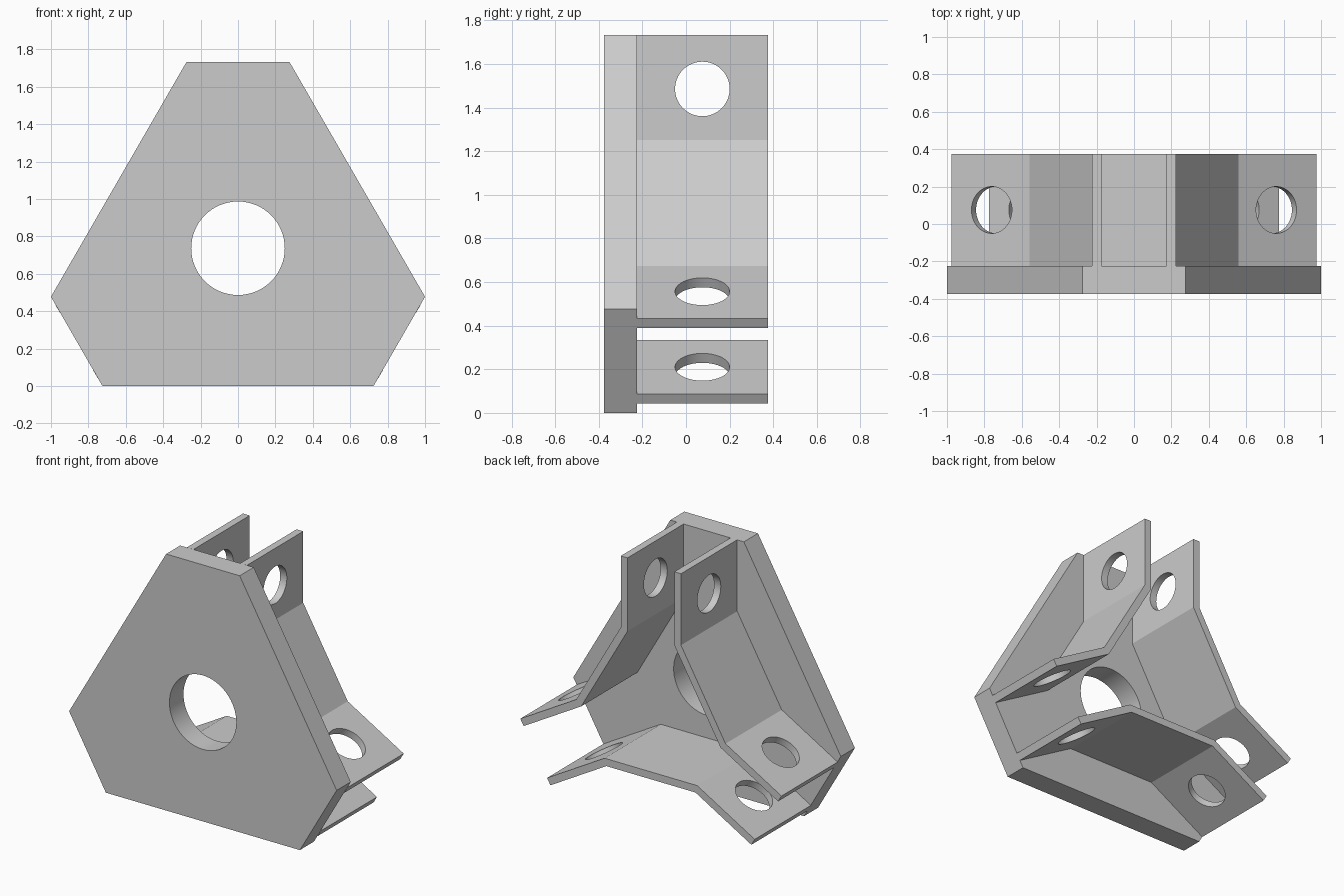
import bpy, bmesh, math
from mathutils import Matrix, Vector

if "Cube" in bpy.data.objects:
    bpy.data.objects.remove(bpy.data.objects["Cube"])

CZ = 0.7363          # height of the three-fold centre
REACH = 0.997        # centre to tab end
BACK, SEAT, FRONT = 0.375, -0.225, -0.375


def prism(name, outline, y0, y1):
    """Extrude an x/z outline from y0 to y1."""
    bm = bmesh.new()
    face = bm.faces.new([bm.verts.new((x, y0, z)) for x, z in outline])
    out = bmesh.ops.extrude_face_region(bm, geom=[face])
    verts = [v for v in out["geom"] if isinstance(v, bmesh.types.BMVert)]
    bmesh.ops.translate(bm, verts=verts, vec=(0, y1 - y0, 0))
    bmesh.ops.recalc_face_normals(bm, faces=bm.faces)
    mesh = bpy.data.meshes.new(name)
    bm.to_mesh(mesh)
    bm.free()
    ob = bpy.data.objects.new(name, mesh)
    bpy.context.collection.objects.link(ob)
    return ob


def drill(ob, centre, axis, radius, depth):
    """Cut a round hole through ob along axis."""
    rot = Vector(axis).to_track_quat('Z', 'Y').to_euler()
    bpy.ops.mesh.primitive_cylinder_add(vertices=64, radius=radius, depth=depth,
                                        location=centre, rotation=rot)
    cutter = bpy.context.object
    cutter.hide_render = True
    mod = ob.modifiers.new("hole", 'BOOLEAN')
    mod.operation, mod.solver, mod.object = 'DIFFERENCE', 'EXACT', cutter
    bpy.ops.object.select_all(action='DESELECT')
    ob.select_set(True)
    bpy.context.view_layer.objects.active = ob
    bpy.ops.object.modifier_apply(modifier=mod.name)
    bpy.data.objects.remove(cutter, do_unlink=True)


def smooth(ob):
    bpy.ops.object.select_all(action='DESELECT')
    ob.select_set(True)
    bpy.context.view_layer.objects.active = ob
    bpy.ops.object.shade_smooth_by_angle(angle=math.radians(20))


# Base plate: triangle with clipped corners and a central bore
plate = prism("base_plate", [(-0.725, 0), (0.725, 0), (1, 0.477), (0.275, 1.733),
                             (-0.275, 1.733), (-1, 0.477)], FRONT, SEAT)
drill(plate, (0, -0.3, CZ), (0, 1, 0), 0.25, 0.4)
smooth(plate)

# Bent brackets: drawn along the bottom edge, then turned about the centre
def half(offset, mid):
    """End and bend point of the right-hand tab at a given offset from its axis."""
    d = Vector((math.cos(math.radians(30)), -0.5))
    n = Vector((-0.5, -math.cos(math.radians(30))))
    end = d * REACH + n * offset
    t = (-mid - n.y * offset) / d.y
    return end, d * t + n * offset


e_out, b_out = half(0.225, 0.452)
e_in, b_in = half(0.175, 0.402)
right = [b_out, e_out, e_in, b_in]
outline = [tuple(p) for p in right] + [(-p.x, p.y) for p in reversed(right)]

for i, name in enumerate(("bottom_bracket", "right_bracket", "left_bracket")):
    turn = Matrix.Rotation(math.radians(120 * i), 2)
    pts = [turn @ Vector(p) for p in outline]
    bracket = prism(name, [(p.x, p.y + CZ) for p in pts], SEAT, BACK)
    # Pin hole in each tab
    for side in (1, -1):
        c = turn @ Vector((side * (0.749 * 0.866 - 0.1), -0.749 * 0.5 - 0.173))
        a = turn @ Vector((side * 0.5, 0.866))
        drill(bracket, (c.x, 0.075, c.y + CZ), (a.x, 0, a.y), 0.125, 0.16)
    smooth(bracket)
